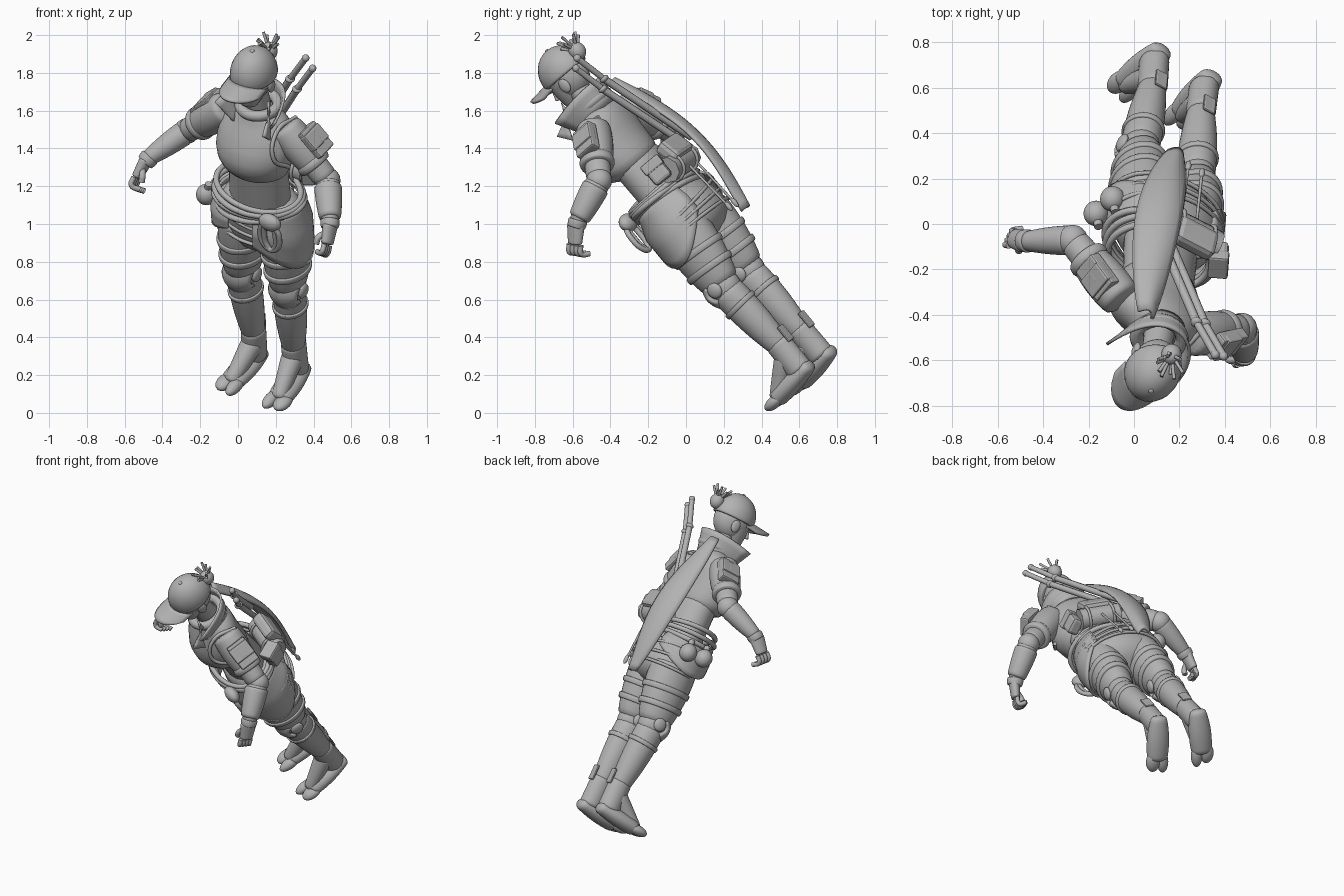
import bpy, bmesh, random
from math import sin, cos, pi, tau, sqrt
from mathutils import Vector, Matrix

if "Cube" in bpy.data.objects:
    bpy.data.objects.remove(bpy.data.objects["Cube"])
random.seed(4)

shade = 0.45
grey = bpy.data.materials.new("plain_grey")
grey.use_nodes = True
grey.diffuse_color = (shade, shade, shade, 1)
grey.node_tree.nodes["Principled BSDF"].inputs["Base Color"].default_value = grey.diffuse_color

# Leaning body frame, with its origin between the ankles
UP = Vector((-.06, -.635, .77)).normalized()
SIDE = Vector((.85, -.45, -.29))
SIDE = (SIDE - UP * SIDE.dot(UP)).normalized()
FRONT = SIDE.cross(UP)
BODY = Matrix((SIDE, -FRONT, UP)).transposed().to_4x4()
BODY.translation = (.18, .56, .36)


def P(side, front, up):
    """Point in the body frame."""
    return Vector((side, -front, up))


def place(name, data, local=Matrix()):
    part = bpy.data.objects.new(name, data)
    bpy.context.collection.objects.link(part)
    part.matrix_world = BODY @ local
    data.materials.append(grey)
    return part


def finish(name, bm, smooth=True, local=Matrix()):
    bmesh.ops.recalc_face_normals(bm, faces=bm.faces)
    mesh = bpy.data.meshes.new(name)
    bm.to_mesh(mesh)
    bm.free()
    if smooth:
        mesh.shade_smooth()
    return place(name, mesh, local)


def skin(name, rings):
    """Join (centre, across, depth) rings into a rounded closed surface."""
    bm, sides = bmesh.new(), 16
    angles = [tau * k / sides for k in range(sides)]
    loops = [[bm.verts.new(centre + across * cos(a) + depth * sin(a)) for a in angles]
             for centre, across, depth in rings]
    for lower, upper in zip(loops, loops[1:]):
        for k in range(sides):
            bm.faces.new((lower[k - 1], lower[k], upper[k], upper[k - 1]))
    bm.faces.new(loops[0])
    bm.faces.new(loops[-1])
    finish(name, bm).modifiers.new("rounding", 'SUBSURF').levels = 1


def stack(name, side, rows):
    """Upright body section; rows are front, up, width, depth."""
    skin(name, [(P(side, front, up), P(width, 0, 0), P(0, depth, 0)) for front, up, width, depth in rows])


def limb(name, start, end, first, last, swell=0, flat=1):
    """Tapering limb between two points, fuller in the middle by swell."""
    along = (end - start).normalized()
    depth = P(0, 1, 0) if abs(along.y) < .8 else P(0, 0, 1)
    depth = (depth - along * depth.dot(along)).normalized()
    across, rings, steps = depth.cross(along), [], 8
    for k in range(steps + 1):
        t = k / steps
        radius = first + (last - first) * t + swell * sin(pi * t)
        rings.append((start.lerp(end, t), across * radius, depth * radius * flat))
    skin(name, rings)


def ball(name, at, width, depth, height, dome=False):
    bm = bmesh.new()
    bmesh.ops.create_uvsphere(bm, u_segments=24, v_segments=16, radius=1)
    if dome:
        for v in bm.verts:
            v.co.z = max(v.co.z, -.1)
    return finish(name, bm, True, Matrix.Translation(at) @ Matrix.Diagonal((width, depth, height, 1)))


def box(name, at, size, turn=0, axis='Y', soft=.01):
    bm = bmesh.new()
    bmesh.ops.create_cube(bm, size=1)
    bmesh.ops.scale(bm, vec=size, verts=bm.verts)
    part = finish(name, bm, False, Matrix.Translation(at) @ Matrix.Rotation(turn, 4, axis))
    bevel = part.modifiers.new("soft_edge", 'BEVEL')
    bevel.width, bevel.segments = soft, 2


def tube(name, points, radius, closed=False):
    curve = bpy.data.curves.new(name, 'CURVE')
    curve.dimensions, curve.bevel_depth, curve.bevel_resolution = '3D', radius, 2
    curve.resolution_u, curve.use_fill_caps = 6, True
    spline = curve.splines.new('BEZIER')
    spline.bezier_points.add(len(points) - 1)
    for knot, point in zip(spline.bezier_points, points):
        knot.co = point
        knot.handle_left_type = knot.handle_right_type = 'AUTO'
    spline.use_cyclic_u = closed
    place(name, curve)


def hoop(name, at, width, depth, radius, tilt=0):
    """Closed band round the body; tilt raises its left side."""
    angles = [tau * k / 16 for k in range(16)]
    tube(name, [at + P(width * cos(a), depth * sin(a), tilt * cos(a)) for a in angles], radius, True)


def sheet(name, surface, columns, rows, thickness=.014):
    """Thin shell over surface(u, v), with u and v from 0 to 1."""
    bm = bmesh.new()
    grid = [[bm.verts.new(surface(i / columns, j / rows)) for j in range(rows + 1)] for i in range(columns + 1)]
    for left, right in zip(grid, grid[1:]):
        for j in range(rows):
            bm.faces.new((left[j], right[j], right[j + 1], left[j + 1]))
    solid = finish(name, bm).modifiers.new("thickness", 'SOLIDIFY')
    solid.thickness, solid.offset = thickness, 0


# Torso, waist and hips
limb("waist", P(0, 0, 1), P(.01, .01, 1.3), .18, .17, 0, .75)
stack("jacket", .02, [(.02, 1.23, .17, .13), (.04, 1.3, .2, .17), (.06, 1.4, .23, .18),
                      (0, 1.54, .22, .14), (-.02, 1.6, .16, .1), (0, 1.66, .08, .07)])
stack("shorts", 0, [(0, 1.08, .19, .14), (0, 1, .24, .17), (-.03, .87, .27, .195),
                    (-.03, .77, .25, .17), (0, .7, .15, .1)])

# Head, cap and tied hair
head, crown, bun = P(.02, 0, 1.86), P(.02, 0, 1.88), P(.025, -.15, 1.92)
neck = P(.03, -.01, 1.6)
limb("neck", neck, head, .07, .06)
ball("skull", head, .1, .125, .13)
limb("jaw", head + P(0, .02, 0), head + P(0, .08, -.15), .1, .04, .01)
limb("nose", head + P(0, .12, 0), head + P(0, .14, -.07), .01, .016)
ball("cap", crown, .122, .142, .15, dome=True)
ball("cap_button", crown + P(0, 0, .148), .012, .012, .008)


def brim(u, v):
    t = 2 * u - 1
    edge = sqrt(1 - .85 * t * t)
    return crown + P(.115 * t, .135 * edge + .13 * v * sqrt(edge), .01 - .04 * t * t - .01 * v)


sheet("cap_brim", brim, 14, 5)
ball("hair_bun", bun, .045, .045, .05)
for k in range(11):
    fan = P(cos(k), sin(k), 0) * .03
    rise = P(0, 0, random.uniform(.03, .055))
    tube("hair_tuft", [bun, bun + fan + rise, bun + fan * 2 + rise * 2], .008)


# Standing collar with open wing tips, and a scarf end
def collar(u, v):
    turn = 2 * u - 1
    tip = turn ** 4
    radius = .105 + .03 * v + .07 * v * tip
    return neck + P(radius * sin(2 * turn), .05 * tip - radius * cos(2 * turn), .14 * v - .04 * tip)


def scarf(u, v):
    return P(.14 + .04 * u, .06 + .13 * u - .06 * v * u, 1.7 - .06 * u + .07 * v * (1 - 2 * u))


sheet("collar", collar, 24, 4)
sheet("scarf_end", scarf, 6, 3)
hoop("neck_wrap", neck + P(0, 0, .06), .1, .1, .03)

# Arms, legs and everything repeated on both sides
for s, side in ((-1, "right_"), (1, "left_")):
    shoulder, elbow, wrist = P(s * .17, -.02, 1.56), P(s * .44, 0, 1.3), P(s * .575, .2, 1.2)
    knuckles, cuff = P(s * .595, .275, 1.12), elbow.lerp(wrist, .9)
    sleeve_end = shoulder.lerp(elbow, .75)
    limb(side + "sleeve", shoulder, sleeve_end, .09, .08, .014)
    limb(side + "upper_arm", shoulder, elbow, .075, .068)
    limb(side + "forearm", elbow, wrist, .068, .042, .006)
    ball(side + "elbow", elbow, .068, .068, .068)
    limb(side + "glove_cuff", cuff, wrist.lerp(knuckles, .2), .052, .046, .003)
    limb(side + "palm", wrist, knuckles, .036, .028, 0, 1.5)
    for k in range(4):
        root = knuckles + P(0, 1, 1) * (k - 1.5) * .016
        tube(side + "finger", [root, root + P(0, .03, -.035), root + P(-s * .04, .015, -.06)], .015)
    tube(side + "thumb", [wrist.lerp(knuckles, .4), knuckles + P(-s * .045, .01, .04), knuckles + P(-s * .05, .03, .01)], .017)
    ball(side + "ear", head + P(s * .1, -.01, -.04), .014, .03, .04)

    # Shoulder pouch with flap, buckle and arm strap
    pouch, outward = P(s * .335 + .015, -.04, 1.51), P(s * .7, 0, .7)
    slant = -s * pi / 4
    box(side + "shoulder_pouch", pouch, (.06, .13, .17), slant)
    box(side + "pouch_flap", pouch + P(0, 0, .02), (.05, .136, .1), slant)
    box(side + "pouch_buckle", pouch + outward * .03, (.02, .03, .05), slant, soft=.005)
    limb(side + "arm_strap", sleeve_end.lerp(shoulder, .2), sleeve_end, .086, .086, .01)

    # Legs with flat straps, knee pads and round discs
    hip, knee, ankle = P(s * .13, -.02, .88), P(s * .145, .01, .46), P(s * .125, -.02, 0)
    limb(side + "thigh", hip, knee, .13, .088, .015, 1.22)
    limb(side + "shin", knee, ankle, .087, .056, .012, 1.1)
    ball(side + "knee", knee, .087, .1, .1)
    for name, t, width in (("thigh_band", .4, .133), ("garter", .65, .122)):
        limb(side + name, hip.lerp(knee, t), hip.lerp(knee, t + .1), width, width - .004, .004, 1.22)
    limb(side + "shin_band", knee.lerp(ankle, .25), knee.lerp(ankle, .32), .095, .092, .003, 1.1)

    def knee_pad(u, v):
        turn, level = 2 * u - 1, 2 * v - 1
        return knee + P(.1 * sin(turn), .105 * cos(turn) - .03 * level ** 2, .08 * level * (1 - turn ** 2 / 2))

    sheet(side + "knee_pad", knee_pad, 10, 8, .02)
    for inner in (-1, 1):
        ball(side + "knee_disc", knee + P(inner * .09, 0, .01), .02, .042, .042)

    # Split-toe boots with a full instep and a rear tab
    heel, arch = P(s * .13, -.1, -.15), P(s * .15, .2, -.175)
    limb(side + "boot_shaft", ankle + P(0, 0, .06), heel + P(0, .08, 0), .066, .066, 0, 1.15)
    limb(side + "boot_instep", ankle + P(0, .01, -.03), arch, .064, .04)
    limb(side + "boot_foot", heel, arch, .05, .066, .016, .72)
    ball(side + "big_toe", arch + P(-s * .036, .01, 0), .036, .075, .034)
    ball(side + "small_toes", arch + P(s * .03, 0, -.003), .045, .068, .033)
    box(side + "boot_tab", ankle + P(0, -.075, .06), (.06, .015, .1))

    # Hip panel wrapped round the shorts
    length = .29 + s * .07

    def hip_panel(u, v):
        turn = 2.3 * u - 1
        width = .235 + .045 * min(1, 2 * v)
        drop = length * v * (1 + sin(pi * u)) / 2
        return P(s * width * cos(turn), (width - .06) * sin(turn), 1.04 - drop)

    sheet(side + "hip_panel", hip_panel, 16, 8)

# Studded bracer on the left forearm, where the loop above ended
limb("bracer", elbow.lerp(wrist, .1), cuff, .076, .058, .004)
for k in range(4):
    ball("bracer_stud", elbow.lerp(wrist, .3 + k / 6) + P(.02, -.02, .06 - .005 * k), .014, .014, .014)

# Wraps and coiled rope round the hips, with hanging loops
for k in range(3):
    hoop("hip_wrap", P(0, -.03, .93 - .055 * k), .265, .188, .01, .02 * k - .04)
for k in range(4):
    hoop("rope_coil", P(0, .01, 1.1 - .03 * k), .235 + .012 * (k % 3), .185 + .012 * (k % 2), .016, .02 * k - .03)
knot = P(.18, .19, 1.05)
ball("rope_knot", knot, .065, .04, .05)
for width in (.035, .06):
    hang = knot + P(0, .01, -.09)
    tube("rope_loop", [hang + P(width * sin(a), 0, .09 * cos(a)) for a in (k * pi / 4 for k in range(8))], .015, True)
for gourd in (P(-.305, .06, .96), P(-.285, -.045, .95)):
    ball("gourd", gourd, .055, .055, .058)
    tube("gourd_neck", [gourd, gourd + P(.02, 0, .08)], .02)

# Bedroll and pouches on the lower back
roll = P(.04, -.2, 1.12)
tube("bedroll", [roll - P(.13, 0, 0), roll + P(.13, 0, 0)], .072)
for offset in (-.08, .08):
    ring = [roll + P(offset, .075 * cos(a), .075 * sin(a)) for a in (k * pi / 4 for k in range(8))]
    tube("bedroll_strap", ring, .009, True)
box("back_pouch", roll + P(0, -.04, .07), (.2, .08, .13), .25, 'X', .025)
side_pouch = P(.205, -.17, 1.15)
box("side_pouch", side_pouch, (.08, .11, .13), .5, 'Z', .02)
box("side_pouch_flap", side_pouch + P(0, 0, .04), (.09, .12, .06), .5, 'Z')

# Paired swords slung across the back, with hanging rods
for k in range(2):
    shift = P(-.05, -.015, .04) * k
    guard, pommel, foot = P(.15, -.2, 1.67) + shift, P(.25, -.215, 1.84) + shift, P(-.13, -.215, 1.15) + shift
    tube("sword_sheath", [guard, foot], .02)
    tube("sword_grip", [guard, pommel], .017)
    ball("sword_guard", guard, .026, .026, .018)
    ball("sword_pommel", pommel, .02, .02, .02)
    tip = P(.03 - .07 * k, -.265, .77)
    tube("thin_rod", [roll + P(-.08 * k, -.04, 0), tip], .007)
    ball("rod_tip", tip, .013, .013, .03)
tube("chest_strap", [P(.2, -.1, 1.57), P(.18, .06, 1.58), P(.2, .14, 1.46), P(.24, .06, 1.36)], .012)


# Long curved shell hanging down the back
def back_shell(u, v):
    bend, across = sin(pi * u), 2 * v - 1
    width = .09 * sqrt(sin(pi * (.05 + .9 * u)))
    back = .14 + .14 * u + .08 * bend + .04 * across * bend - .035 * across ** 2
    return P(width * across - .1 - .06 * bend, -back, 1.69 - .98 * u)


sheet("back_shell", back_shell, 24, 8)
